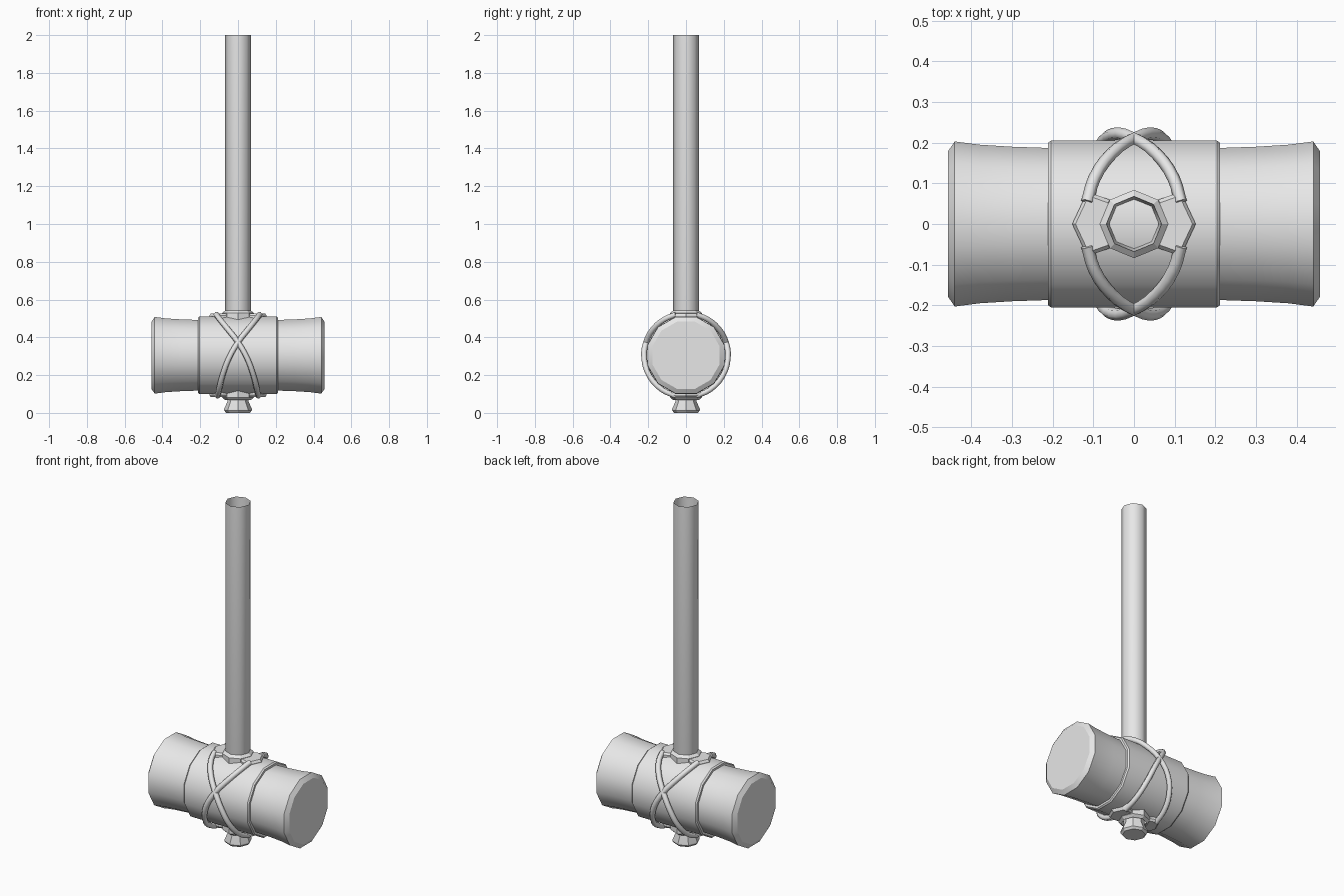
import bpy
import bmesh
from math import sin, cos, pi, radians
from mathutils import Vector

cube = bpy.data.objects.get("Cube")
if cube:
    bpy.data.objects.remove(cube, do_unlink=True)

grey = bpy.data.materials.new("plain grey")
grey.use_nodes = True
grey.diffuse_color = (0.8, 0.8, 0.8, 1)
grey.node_tree.nodes["Principled BSDF"].inputs["Base Color"].default_value = (0.8, 0.8, 0.8, 1)

MID = 0.305  # height of the head's axis


def finish(obj, angle):
    """Apply the material and angle-limited smooth shading."""
    obj.data.materials.clear()
    obj.data.materials.append(grey)
    bpy.ops.object.select_all(action='DESELECT')
    obj.select_set(True)
    bpy.context.view_layer.objects.active = obj
    bpy.ops.object.shade_smooth_by_angle(angle=radians(angle))


def make_object(name, bm, angle):
    bmesh.ops.recalc_face_normals(bm, faces=bm.faces)
    mesh = bpy.data.meshes.new(name)
    bm.to_mesh(mesh)
    bm.free()
    obj = bpy.data.objects.new(name, mesh)
    bpy.context.collection.objects.link(obj)
    finish(obj, angle)
    return obj


def lathe(name, profile, sides, place, turn=0, caps=(), angle=47):
    """Sweep (radius, along) pairs; place maps (u, v, along) to a position."""
    bm = bmesh.new()
    rings = []
    for r, along in profile:
        angles = [2 * pi * (i + turn) / sides for i in range(sides)]
        rings.append([bm.verts.new(place(r * cos(a), r * sin(a), along)) for a in angles])
    for a, b in zip(rings, rings[1:]):
        for i in range(sides):
            j = (i + 1) % sides
            bm.faces.new((a[i], a[j], b[j], b[i]))
    for c in caps:
        bm.faces.new(rings[c])
    return make_object(name, bm, angle)


def upright(u, v, w):
    return Vector((u, v, w))


def flipped(u, v, w):
    return Vector((u, v, 2 * MID - w))


def sideways(u, v, w):
    return Vector((w, u, MID + v))


# Head: flared ends and a raised middle band, flats facing the axes
half = [(0.178, 0.458), (0.203, 0.441), (0.195, 0.38), (0.19, 0.30),
        (0.187, 0.212), (0.199, 0.212), (0.205, 0.204)]
flat = 1 / cos(pi / 12)
right_half = [(r * flat, -x) for r, x in half]
left_half = [(r * flat, x) for r, x in reversed(half)]
lathe("hammer_head", right_half + left_half, 12, sideways, 0.5, (0, -1), 32)

# Handle: open tube
lathe("handle", [(0.059, 0.5), (0.068, 0.54), (0.068, 2.0)], 8, upright)

# Pommel under the head
lathe("pommel", [(0.062, 0), (0.073, 0.012), (0.073, 0.022), (0.056, 0.06), (0.056, 0.12)],
      8, upright, 0, (0, -1), 30)

# Collars and clamps above and below the head
for label, place in (("top", upright), ("bottom", flipped)):
    lathe(label + "_collar", [(0.084, 0.48), (0.084, 0.528), (0.068, 0.542)],
          8, place, 0, (), 30)
    for side, s in (("left", 1), ("right", -1)):
        bm = bmesh.new()
        outline = [(0.06, -0.06), (0.115, -0.079), (0.152, 0), (0.115, 0.079), (0.06, 0.06)]
        base = [bm.verts.new(place(s * x, y, 0.486)) for x, y in outline]
        top = [bm.verts.new(place(s * x, y, 0.515)) for x, y in outline]
        crest = [bm.verts.new(place(s * (0.09 + (x - 0.09) * 0.87), y * 0.87, 0.526))
                 for x, y in outline]
        bm.faces.new(base)
        bm.faces.new(crest)
        for a, b in ((base, top), (top, crest)):
            for i in range(5):
                j = (i + 1) % 5
                bm.faces.new((a[i], a[j], b[j], b[i]))
        make_object(f"{label}_{side}_clamp", bm, 25)

# Cords crossing over the band, as (degrees from the top, sideways offset)
path = [(14, 0.115), (30, 0.098), (50, 0.058), (72, 0), (95, -0.05),
        (120, -0.083), (145, -0.1), (166, -0.107)]
for face, f in (("front", -1), ("back", 1)):
    for side, s in (("left", 1), ("right", -1)):
        name = f"{face}_{side}_cord"
        curve = bpy.data.curves.new(name, 'CURVE')
        curve.dimensions = '3D'
        curve.bevel_depth = 0.0155
        curve.bevel_resolution = 1
        curve.resolution_u = 3
        curve.use_fill_caps = True
        spline = curve.splines.new('BEZIER')
        spline.bezier_points.add(len(path) - 1)
        for point, (deg, x) in zip(spline.bezier_points, path):
            t = radians(deg)
            point.co = (s * x, f * 0.222 * sin(t), MID + 0.222 * cos(t))
            point.handle_left_type = point.handle_right_type = 'AUTO'
        cord = bpy.data.objects.new(name, curve)
        bpy.context.collection.objects.link(cord)
        bpy.ops.object.select_all(action='DESELECT')
        cord.select_set(True)
        bpy.context.view_layer.objects.active = cord
        bpy.ops.object.convert(target='MESH')
        finish(bpy.context.view_layer.objects.active, 65)
